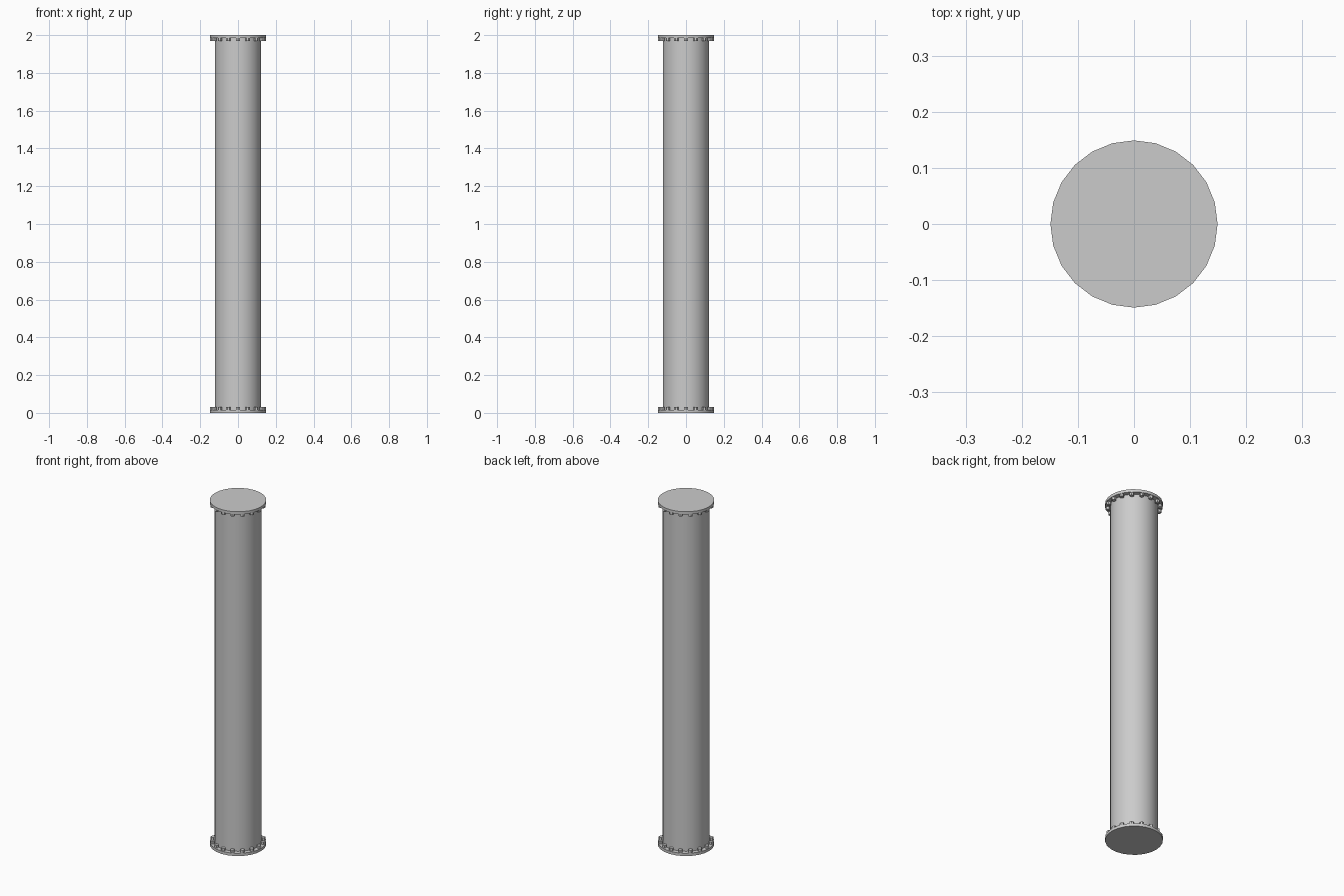
import bpy
import math

cube = bpy.data.objects.get("Cube")
if cube:
    bpy.data.objects.remove(cube, do_unlink=True)

# Single grey metal
metal = bpy.data.materials.new("grey_metal")
metal.use_nodes = True
colour = (0.6, 0.6, 0.6, 1)
metal.diffuse_color = colour
metal.node_tree.nodes["Principled BSDF"].inputs["Base Color"].default_value = colour

HEIGHT = 2.0
PIPE_R = 0.123
FLANGE_R = 0.149
FLANGE_T = 0.016
BOLT_R = 0.012
BOLT_H = 0.014
BOLT_RING = 0.135
BOLTS = 16


def cylinder(name, radius, z0, z1, sides, x=0, y=0, turn=0, smooth=True):
    bpy.ops.mesh.primitive_cylinder_add(
        vertices=sides, radius=radius, depth=z1 - z0,
        location=(x, y, (z0 + z1) / 2), rotation=(0, 0, turn))
    obj = bpy.context.object
    obj.name = name
    obj.data.materials.append(metal)
    if smooth:
        bpy.ops.object.shade_smooth_by_angle(angle=math.radians(40))
    return obj


# Long pipe between the two flanges
cylinder("pipe", PIPE_R, FLANGE_T / 2, HEIGHT - FLANGE_T / 2, 40)

# End flanges, each with a ring of hexagonal bolt heads on its inner side
for end, flange_z, bolt_z in (
        ("bottom", 0, FLANGE_T),
        ("top", HEIGHT - FLANGE_T, HEIGHT - FLANGE_T - BOLT_H)):
    cylinder(end + "_flange", FLANGE_R, flange_z, flange_z + FLANGE_T, 24)
    for i in range(BOLTS):
        a = math.tau * i / BOLTS
        cylinder(f"{end}_bolt_{i + 1}", BOLT_R, bolt_z - 0.001,
                 bolt_z + BOLT_H + 0.001, 6,
                 BOLT_RING * math.cos(a), BOLT_RING * math.sin(a),
                 a + math.pi / 6, smooth=False)
